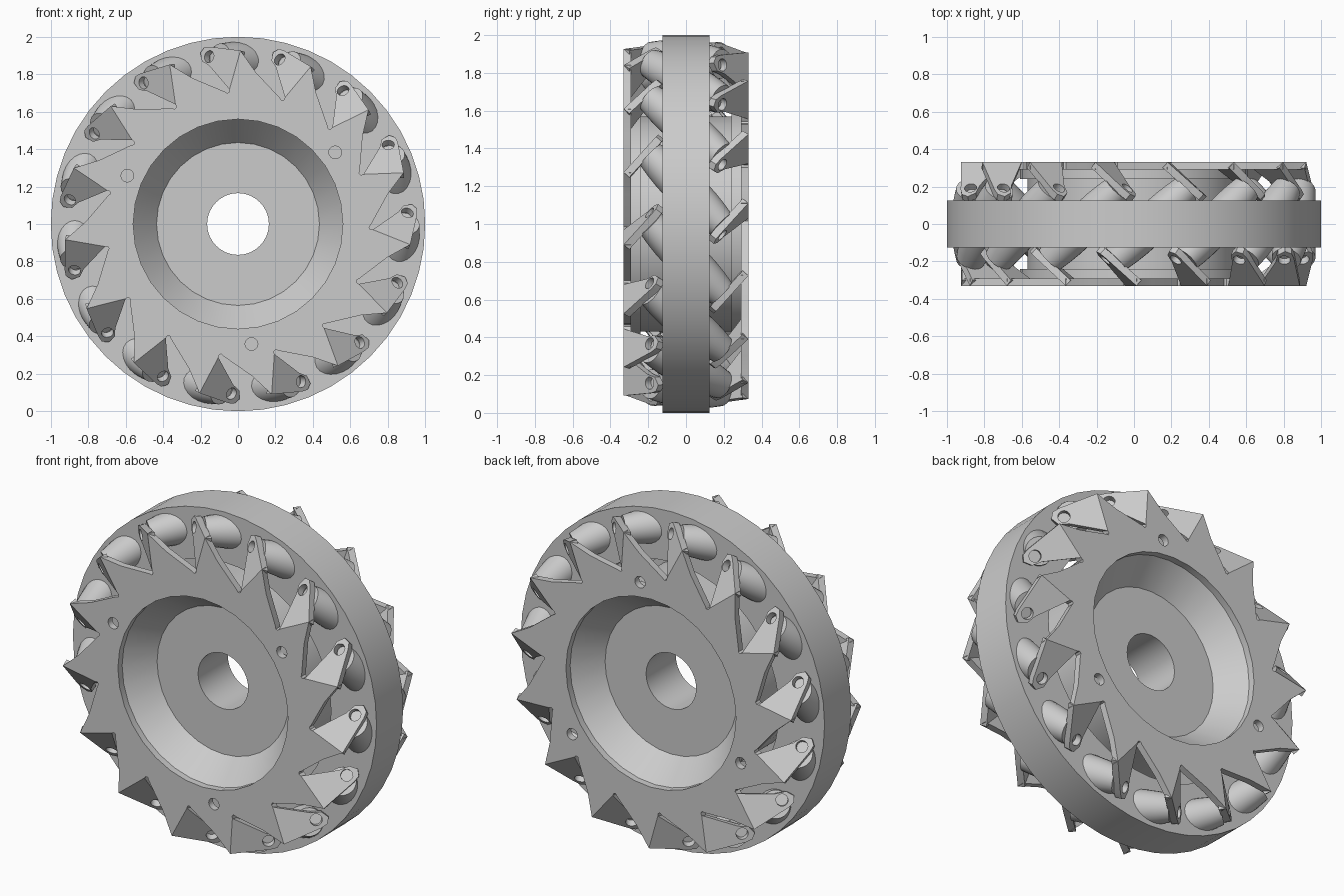
import bpy, bmesh, math
from mathutils import Matrix, Vector

cube = bpy.data.objects.get("Cube")
if cube:
    bpy.data.objects.remove(cube)

COUNT = 15
STEP = math.tau / COUNT
LIFT = Matrix.Translation((0, 0, 1))
FLIP = Matrix.Rotation(math.pi, 4, 'X')      # turns the front side into the back side

grey = bpy.data.materials.new("plain_grey")
grey.use_nodes = True
grey.diffuse_color = (0.6, 0.6, 0.6, 1)
grey.node_tree.nodes["Principled BSDF"].inputs["Base Color"].default_value = (0.6, 0.6, 0.6, 1)


def add(name, mesh, matrix=Matrix(), angle=30):
    """Place a mesh as a named grey object with sharp edges kept."""
    ob = bpy.data.objects.new(name, mesh)
    bpy.context.collection.objects.link(ob)
    if not mesh.materials:
        mesh.materials.append(grey)
    ob.matrix_world = LIFT @ matrix
    bpy.ops.object.select_all(action='DESELECT')
    ob.select_set(True)
    bpy.context.view_layer.objects.active = ob
    bpy.ops.object.shade_smooth_by_angle(angle=math.radians(angle))
    return ob


def spin(angle):
    """Counter-clockwise turn as seen from the front."""
    return Matrix.Rotation(-angle, 4, 'Y')


def lathe(profile, segments, closed):
    """Revolve (radius, height) points around the local z axis."""
    bm = bmesh.new()
    vs = [bm.verts.new((r, 0, h)) for r, h in profile]
    pairs = list(zip(vs, vs[1:])) + ([(vs[-1], vs[0])] if closed else [])
    es = [bm.edges.new(p) for p in pairs]
    bmesh.ops.spin(bm, geom=vs + es, cent=(0, 0, 0), axis=(0, 0, 1),
                   angle=math.tau, steps=segments, use_duplicate=False)
    bmesh.ops.remove_doubles(bm, verts=bm.verts, dist=0.0005)
    bmesh.ops.recalc_face_normals(bm, faces=bm.faces)
    me = bpy.data.meshes.new("lathe")
    bm.to_mesh(me)
    bm.free()
    return me


def circle(x, y, r, n):
    return [(x + r * math.cos(math.tau * i / n), y + r * math.sin(math.tau * i / n))
            for i in range(n)]


def sheet(loops, thickness, matrix):
    """Flat sheet from an outline and hole loops, then moved by a matrix."""
    cu = bpy.data.curves.new("sheet", 'CURVE')
    cu.dimensions = '2D'
    cu.fill_mode = 'BOTH'
    cu.extrude = thickness / 2
    for loop in loops:
        sp = cu.splines.new('POLY')
        sp.points.add(len(loop) - 1)
        for p, (x, y) in zip(sp.points, loop):
            p.co = (x, y, 0, 1)
        sp.use_cyclic_u = True
    tmp = bpy.data.objects.new("sheet", cu)
    bpy.context.collection.objects.link(tmp)
    bpy.context.view_layer.update()
    me = bpy.data.meshes.new_from_object(tmp.evaluated_get(bpy.context.evaluated_depsgraph_get()))
    bpy.data.objects.remove(tmp)
    bm = bmesh.new()
    bm.from_mesh(me)
    bm.transform(matrix)
    bmesh.ops.remove_doubles(bm, verts=bm.verts, dist=0.0002)
    bmesh.ops.recalc_face_normals(bm, faces=bm.faces)
    bm.to_mesh(me)
    bm.free()
    return me


TO_FRONT = Matrix.Rotation(math.pi / 2, 4, 'X')   # local xy becomes world xz

# Outer ring
ring = [(1, -0.125), (1, 0.125), (0.70, 0.125), (0.70, -0.125)]
add("outer_ring", lathe(ring, 48, True), TO_FRONT)

# Hub with a conical bowl on each side
half = [(0.165, 0.14), (0.435, 0.14), (0.56, 0.29), (0.61, 0.29), (0.61, 0.24), (0.57, 0.24)]
hub = half + [(r, -h) for r, h in reversed(half)]
add("hub", lathe(hub, 32, True), TO_FRONT)

# Side plates with saw-like teeth and short rounded slits
root, tip = Vector((0.72, -0.03)), Vector((0.92, -0.11))
tooth = [tip, root, (0.706, -0.028), (0.70, -0.016), (0.71, -0.004), (0.80, 0.16)]
outline = []
for k in range(COUNT):
    c, s = math.cos(k * STEP), math.sin(k * STEP)
    outline += [(x * c - y * s, x * s + y * c) for x, y in tooth]
loops = [outline, circle(0, 0, 0.56, 32)]
for k in range(3):
    a = math.radians(36.4 + 120 * k)
    loops.append(circle(0.645 * math.cos(a), 0.645 * math.sin(a), 0.034, 16))
plate = sheet(loops, 0.04, Matrix.Translation((0, -0.31, 0)) @ TO_FRONT)

# Tabs bent inward along the slanted tooth edge, each with a pin hole
BEND = math.radians(42)
along = (tip - root).normalized()
across = Vector((-along.y, along.x))


def unfold(x, z):
    """Front-view position to position on the bent tab."""
    d = Vector((x, z)) - root
    return d.dot(along), d.dot(across) / math.cos(BEND)


seen = [root, tip, (0.957, 0.05), (0.957, 0.08), (0.93, 0.105), (0.885, 0.10), (0.857, 0.065)]
hole = unfold(0.905, 0.06)
sink = Vector((-across.x * math.sin(BEND), math.cos(BEND), -across.y * math.sin(BEND)))
rise = Vector((across.x * math.cos(BEND), math.sin(BEND), across.y * math.cos(BEND)))
bend = Matrix.Identity(4)
bend.col[0] = (along.x, 0, along.y, 0)
bend.col[1] = (*rise, 0)
bend.col[2] = (*sink, 0)
bend.translation = Vector((root.x, -0.33, root.y)) + sink * 0.02
tab = sheet([[unfold(*p) for p in seen], circle(*hole, 0.033, 16)], 0.04, bend)

for side, turn in (("front", Matrix()), ("back", FLIP)):
    add(side + "_plate", plate, turn)
    for k in range(COUNT):
        add(f"{side}_tab_{k + 1}", tab, turn @ spin(k * STEP))

# Barrel rollers set at forty-five degrees
barrel = [(0, -0.265)]
for i in range(9):
    t = i / 4 - 1
    barrel.append((0.104 - 0.026 * t * t, 0.265 * t))
barrel.append((0, 0.265))
roller = lathe(barrel, 24, False)
tilt = Matrix.Translation((0.872, 0, 0)) @ Matrix.Rotation(math.pi / 4, 4, 'X')
for k in range(COUNT):
    add(f"roller_{k + 1}", roller, spin((k + 0.5) * STEP) @ tilt)
